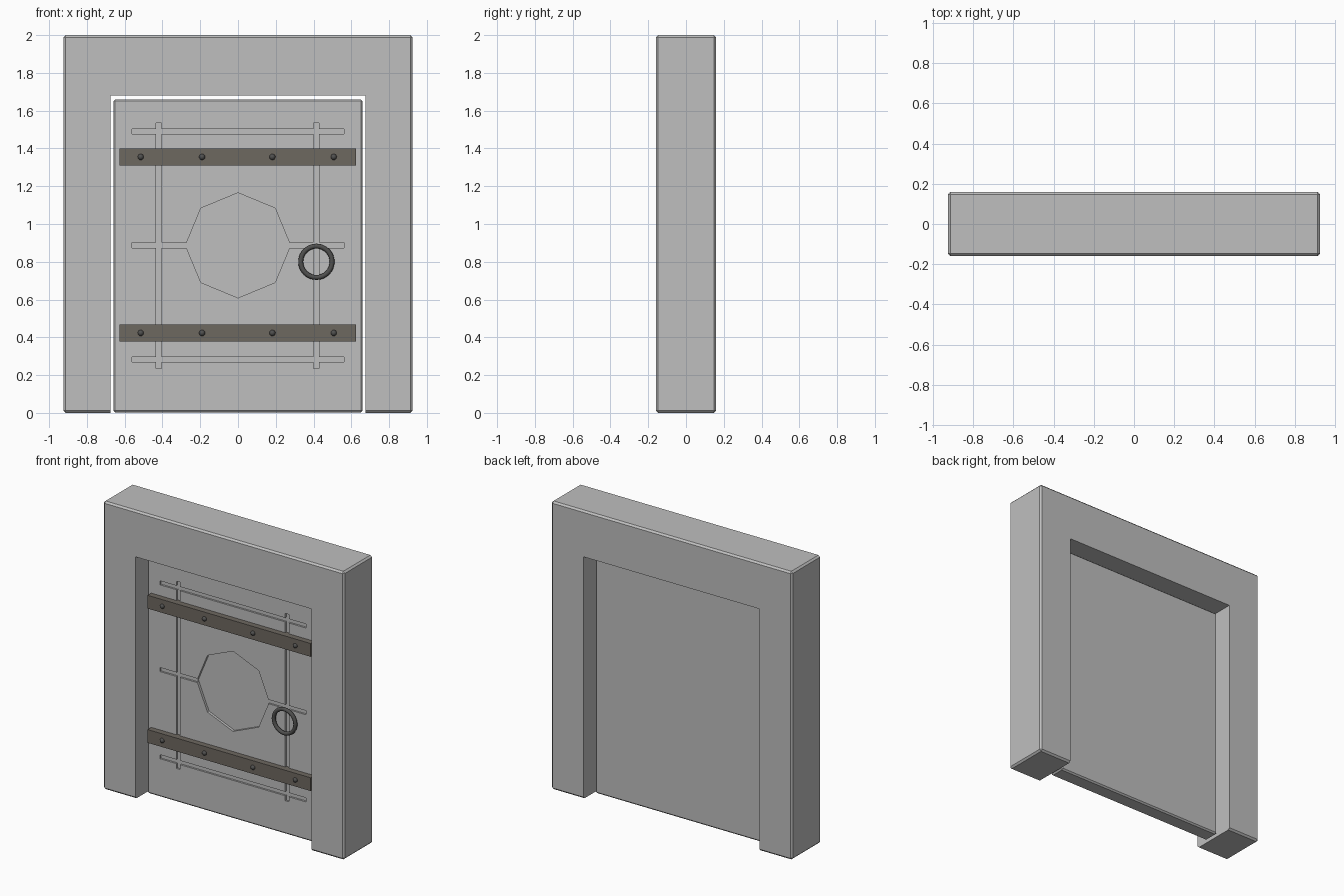
import bpy, math

if "Cube" in bpy.data.objects:
    bpy.data.objects.remove(bpy.data.objects["Cube"])


def material(name, rgb):
    m = bpy.data.materials.new(name)
    m.diffuse_color = (*rgb, 1)
    m.use_nodes = True
    m.node_tree.nodes["Principled BSDF"].inputs["Base Color"].default_value = m.diffuse_color
    return m


STONE = material("stone_grey", (0.52, 0.52, 0.52))
STRAP = material("aged_iron", (0.155, 0.138, 0.118))
DARK = material("dark_iron", (0.08, 0.08, 0.078))


def finish(name, mat):
    o = bpy.context.object
    o.name = name
    o.data.materials.append(mat)
    return o


def apply(o, mod):
    bpy.context.view_layer.objects.active = o
    bpy.ops.object.modifier_apply(modifier=mod.name)


def box(name, x, y, z, mat, bevel=0):
    """Box from (min, max) ranges, optionally with chamfered edges."""
    ranges = (x, y, z)
    bpy.ops.mesh.primitive_cube_add(size=1, location=[sum(r) / 2 for r in ranges])
    o = finish(name, mat)
    o.scale = [r[1] - r[0] for r in ranges]
    bpy.ops.object.transform_apply(location=False, rotation=False, scale=True)
    if bevel:
        m = o.modifiers.new("chamfer", 'BEVEL')
        m.width, m.segments = bevel, 1
        apply(o, m)
    return o


def cut(o, cutter):
    m = o.modifiers.new("cut", 'BOOLEAN')
    m.operation, m.solver, m.object = 'DIFFERENCE', 'EXACT', cutter
    apply(o, m)
    bpy.data.objects.remove(cutter, do_unlink=True)


# Thick surround with a doorway cut through it
frame = box("door_frame", (-0.925, 0.925), (-0.16, 0.16), (0, 2), STONE, 0.012)
cut(frame, box("doorway_cutter", (-0.675, 0.675), (-0.5, 0.5), (-0.5, 1.68), STONE))

# Door slab set midway into the surround
FRONT = -0.055
door = box("door_slab", (-0.66, 0.66), (FRONT, 0.055), (0.003, 1.66), STONE, 0.01)

# Carved grid of grooves
for x in (-0.42, 0.415):
    cut(door, box("groove_cutter", (x - 0.014, x + 0.014), (-0.3, FRONT + 0.012),
                  (0.235, 1.535), STONE))
for z in (0.283, 0.888, 1.49):
    cut(door, box("groove_cutter", (-0.56, 0.56), (-0.3, FRONT + 0.0125),
                  (z - 0.014, z + 0.014), STONE))

# Recessed octagon in the centre
bpy.ops.mesh.primitive_cylinder_add(vertices=8, radius=0.278, depth=0.3,
                                    location=(0, FRONT + 0.018 - 0.15, 0.887),
                                    rotation=(math.pi / 2, 0, 0))
cut(door, finish("octagon_cutter", STONE))

# Iron straps with rivets
for side, z in (("lower", 0.423), ("upper", 1.355)):
    box(side + "_strap", (-0.628, 0.625), (-0.095, -0.04), (z - 0.046, z + 0.046), STRAP)
    for i, x in enumerate((-0.515, -0.19, 0.182, 0.507)):
        bpy.ops.mesh.primitive_uv_sphere_add(segments=12, ring_count=8, radius=0.016,
                                             location=(x, -0.095, z))
        finish(f"{side}_rivet_{i + 1}", DARK)
        bpy.ops.object.shade_smooth()

# Ring handle
bpy.ops.mesh.primitive_torus_add(major_radius=0.083, minor_radius=0.013,
                                 major_segments=32, minor_segments=10,
                                 location=(0.415, -0.082, 0.8),
                                 rotation=(math.pi / 2, 0, 0))
finish("ring_handle", DARK)
bpy.ops.object.shade_smooth()
